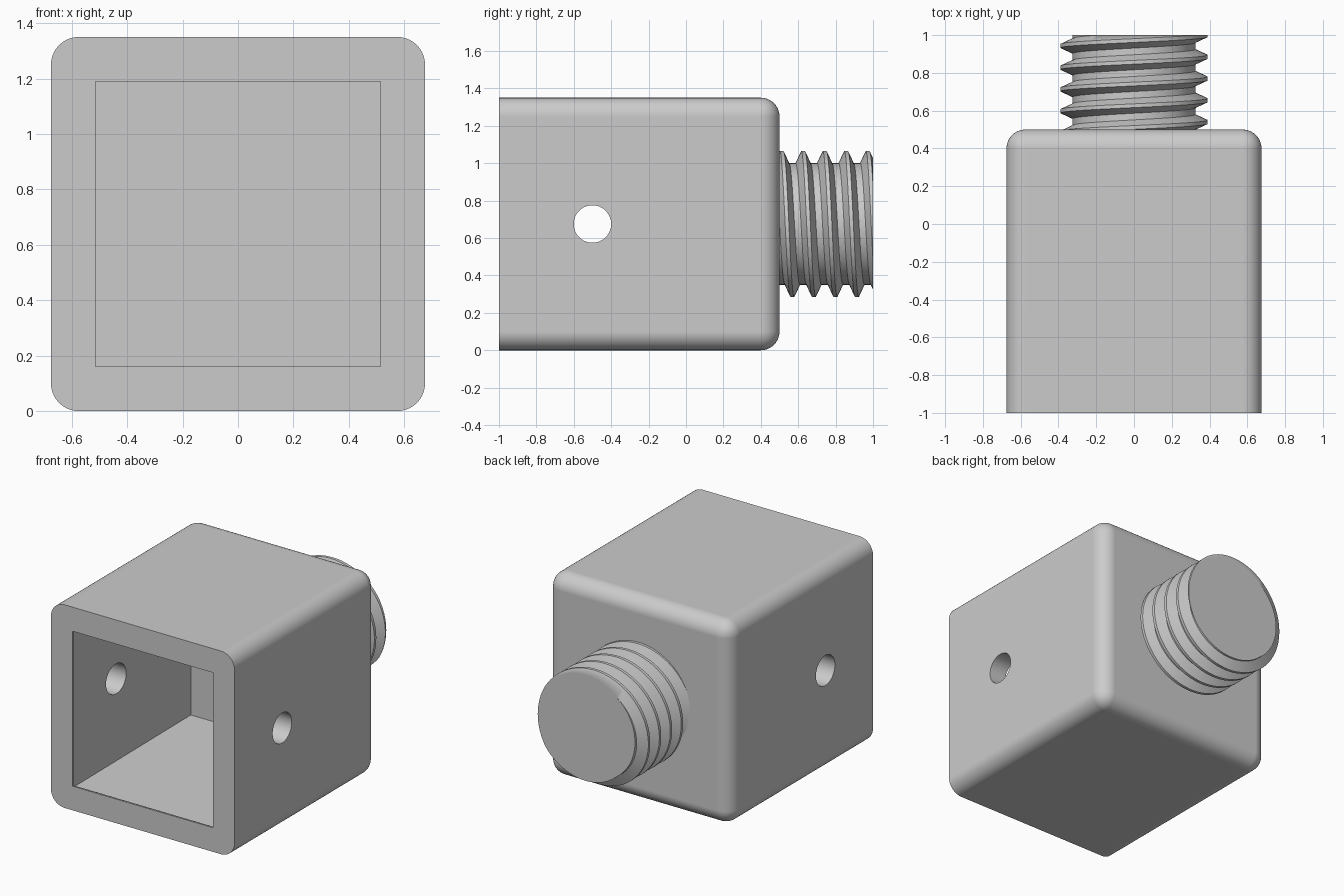
import bpy, bmesh, math
from mathutils import Vector

if "Cube" in bpy.data.objects:
    bpy.data.objects.remove(bpy.data.objects["Cube"], do_unlink=True)

HALF, MID = 0.675, 0.675          # body half width and axis height
FRONT, BACK, END = -1.0, 0.5, 1.0

grey = bpy.data.materials.new("light_grey")
grey.use_nodes = True
grey.diffuse_color = (0.6, 0.6, 0.6, 1)
grey.node_tree.nodes["Principled BSDF"].inputs["Base Color"].default_value = (0.6, 0.6, 0.6, 1)


def make_object(name, bm):
    bmesh.ops.recalc_face_normals(bm, faces=bm.faces)
    mesh = bpy.data.meshes.new(name)
    bm.to_mesh(mesh)
    bm.free()
    mesh.materials.append(grey)
    obj = bpy.data.objects.new(name, mesh)
    bpy.context.collection.objects.link(obj)
    return obj


def activate(obj):
    bpy.ops.object.select_all(action='DESELECT')
    obj.select_set(True)
    bpy.context.view_layer.objects.active = obj


def cut(obj, cutter):
    cutter.hide_render = True
    mod = obj.modifiers.new("cut", 'BOOLEAN')
    mod.operation, mod.solver, mod.object = 'DIFFERENCE', 'EXACT', cutter
    activate(obj)
    bpy.ops.object.modifier_apply(modifier=mod.name)
    bpy.data.objects.remove(cutter, do_unlink=True)


def smooth(obj):
    activate(obj)
    bpy.ops.object.shade_smooth_by_angle(angle=math.radians(30))
    mod = obj.modifiers.new("even_shading", 'WEIGHTED_NORMAL')
    mod.keep_sharp = True


# Body: block with every edge rounded except around the open front
bm = bmesh.new()
bmesh.ops.create_cube(bm, size=1)
for v in bm.verts:
    v.co = Vector((v.co.x * 2 * HALF, BACK if v.co.y > 0 else FRONT, MID + v.co.z * 2 * HALF))
round_edges = [e for e in bm.edges if any(v.co.y > 0 for v in e.verts)]
bmesh.ops.bevel(bm, geom=round_edges, offset=0.1, segments=10, profile=0.5, affect='EDGES')
body = make_object("socket_body", bm)

# Square cavity cutter, flaring to a rounded lip at the mouth
INNER, LIP, FLOOR = 0.515, 0.05, 0.24
sections = [(FRONT - 0.1, INNER + LIP)]
for i in range(9):
    a = math.pi / 2 * i / 8
    sections.append((FRONT + LIP * math.sin(a), INNER + LIP * (1 - math.cos(a))))
sections.append((FLOOR, INNER))
bm = bmesh.new()
rings = [[bm.verts.new((sx * h, y, MID + sz * h))
          for sx, sz in ((-1, -1), (1, -1), (1, 1), (-1, 1))] for y, h in sections]
for r0, r1 in zip(rings, rings[1:]):
    for k in range(4):
        n = (k + 1) % 4
        bm.faces.new((r0[k], r0[n], r1[n], r1[k]))
bm.faces.new(rings[0])
bm.faces.new(rings[-1])
cut(body, make_object("cavity_cutter", bm))

# Cross pin hole through both side walls
bpy.ops.mesh.primitive_cylinder_add(vertices=48, radius=0.1, depth=2,
                                    location=(0, -0.5, MID), rotation=(0, math.pi / 2, 0))
cut(body, bpy.context.object)
smooth(body)

# Threaded stud: a helical profile trimmed flat at both ends
STEPS, TURNS, PITCH = 72, 9, 0.115
ROOT, CREST = 0.325, 0.39
profile = [(-0.01, CREST), (0.01, CREST), (0.04, ROOT), (0.075, ROOT)]
bm = bmesh.new()
columns = []
for i in range(STEPS * TURNS + 1):
    a = 2 * math.pi * i / STEPS
    y0 = 0.54 - 3 * PITCH + PITCH * i / STEPS
    columns.append([bm.verts.new((r * math.cos(a), y0 + dy, MID - r * math.sin(a)))
                    for dy, r in profile])
for i in range(STEPS * TURNS):
    c0, c1 = columns[i], columns[i + 1]
    if i + STEPS + 1 < len(columns):
        c0 = c0 + [columns[i + STEPS][0]]
        c1 = c1 + [columns[i + STEPS + 1][0]]
    for k in range(len(c0) - 1):
        bm.faces.new((c0[k], c0[k + 1], c1[k + 1], c1[k]))
for y, direction in ((END, 1), (BACK - 0.02, -1)):
    result = bmesh.ops.bisect_plane(bm, geom=bm.verts[:] + bm.edges[:] + bm.faces[:], dist=1e-6,
                                    plane_co=(0, y, 0), plane_no=(0, direction, 0), clear_outer=True)
    rim = [e for e in result["geom_cut"] if isinstance(e, bmesh.types.BMEdge)]
    bmesh.ops.contextual_create(bm, geom=rim)
smooth(make_object("threaded_stud", bm))
